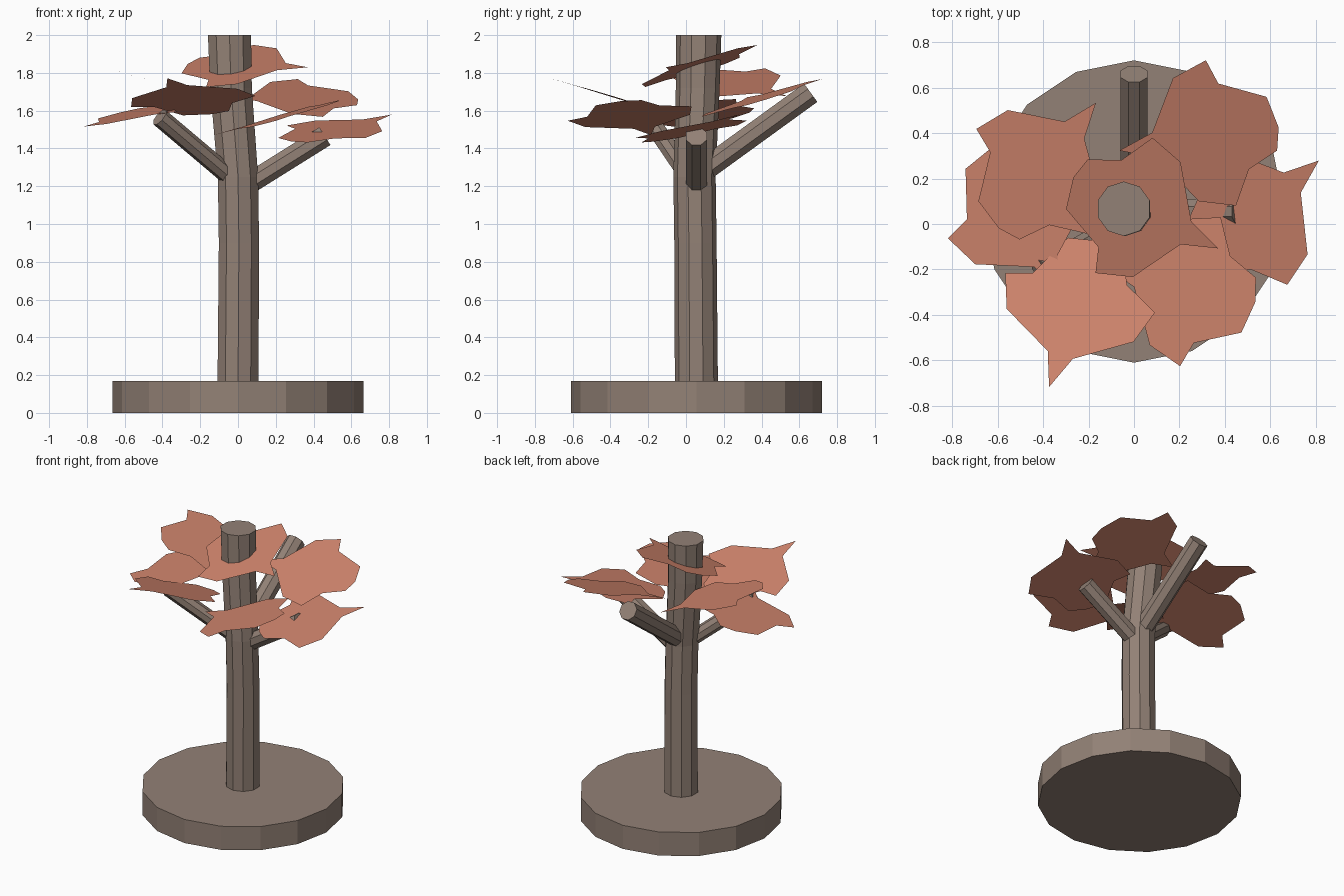
import bpy, bmesh, math
from mathutils import Vector, Matrix

if "Cube" in bpy.data.objects:
    bpy.data.objects.remove(bpy.data.objects["Cube"])


def material(name, rgb):
    m = bpy.data.materials.new(name)
    m.diffuse_color = (*rgb, 1)
    m.use_nodes = True
    m.node_tree.nodes["Principled BSDF"].inputs["Base Color"].default_value = m.diffuse_color
    return m


BARK = material("bark", (0.29, 0.22, 0.18))
FOLIAGE = material("foliage", (0.62, 0.23, 0.15))


def finish(name, bm, mat):
    me = bpy.data.meshes.new(name)
    bm.to_mesh(me)
    bm.free()
    me.materials.append(mat)
    ob = bpy.data.objects.new(name, me)
    bpy.context.collection.objects.link(ob)
    return ob


def tube(name, path, sides, phase=0.0, level=False):
    """Capped low-poly tube through (x, y, z, radius) stations."""
    bm = bmesh.new()
    pts = [Vector(p[:3]) for p in path]
    axis = Vector((0, 0, 1)) if level else (pts[-1] - pts[0]).normalized()
    u = Vector((1, 0, 0)) if level else axis.cross(Vector((0, 0, 1))).normalized()
    w = axis.cross(u)
    rings = []
    for p, station in zip(pts, path):
        angles = [phase + math.tau * i / sides for i in range(sides)]
        rings.append([bm.verts.new(p + station[3] * (u * math.cos(a) + w * math.sin(a)))
                      for a in angles])
    for lo, hi in zip(rings, rings[1:]):
        for i in range(sides):
            j = (i + 1) % sides
            bm.faces.new((lo[i], lo[j], hi[j], hi[i]))
    bm.faces.new(rings[0][::-1])
    bm.faces.new(rings[-1])
    bmesh.ops.recalc_face_normals(bm, faces=bm.faces)
    return finish(name, bm, BARK)


# Ground disc
tube("base", [(0, 0.055, 0, 0.665), (0, 0.055, 0.17, 0.665)], 16, level=True)

# Gently bent trunk
tube("trunk", [(0, 0.055, 0.15, 0.114), (0.005, 0.05, 0.9, 0.112), (0, 0.045, 1.25, 0.112),
               (-0.037, 0.062, 1.72, 0.116), (-0.045, 0.067, 2.0, 0.12)],
     10, phase=math.pi / 2, level=True)

# Cut-off branches
for name, a, b, r in [
    ("right_branch", (0.02, 0.055, 1.19), (0.46, 0.055, 1.465), 0.06),
    ("left_branch", (-0.03, 0.02, 1.24), (-0.415, -0.2, 1.565), 0.05),
    ("back_branch", (0, 0.06, 1.26), (0, 0.66, 1.695), 0.065),
]:
    tube(name, [(*a, r), (*b, r)], 8, phase=math.pi / 8)

# One flat leaf-clump outline shared by all foliage
LEAF = [(0.37, -0.105), (0.205, -0.09), (-0.01, -0.245), (-0.175, -0.23),
        (-0.16, -0.11), (-0.30, 0.063), (-0.265, 0.21), (-0.20, 0.294),
        (-0.05, 0.294), (0.09, 0.40), (0.212, 0.29), (0.255, 0.015)]


def leaf(name, x, y, z0, turn, slope_x, slope_y, mirror=False):
    """Leaf on the plane z = z0 + slope_x * x + slope_y * y."""
    normal = Vector((-slope_x, -slope_y, 1)).normalized()
    tilt = Vector((0, 0, 1)).rotation_difference(normal).to_matrix()
    spin = Matrix.Rotation(math.radians(turn), 3, 'Z')
    centre = Vector((x, y, z0 + slope_x * x + slope_y * y))
    bm = bmesh.new()
    s = -1 if mirror else 1
    face = bm.faces.new([bm.verts.new(tilt @ spin @ Vector((s * px, py, 0)) + centre)
                         for px, py in LEAF])
    face.normal_update()
    if face.normal.z < 0:
        face.normal_flip()
    finish(name, bm, FOLIAGE)


# Foliage around the crown
leaf("top_leaf", 0, 0, 1.816, 0, 0.13, 0.32)
leaf("back_right_leaf", 0.30, 0.444, 1.57, -145.5, -0.06, 0.30)
leaf("front_left_leaf", -0.316, -0.353, 1.56, -82.7, 0.01, -0.30)
leaf("left_leaf", -0.545, 0.008, 1.685, -37.9, 0.20, 0.09)
leaf("front_right_leaf", 0.209, -0.337, 1.515, -38.9, 0.28, 0.04, mirror=True)
leaf("back_left_leaf", -0.448, 0.283, 1.63, -155.2, -0.28, 0.0, mirror=True)
leaf("right_leaf", 0.485, 0.092, 1.442, -165.5, 0.10, 0.20, mirror=True)
